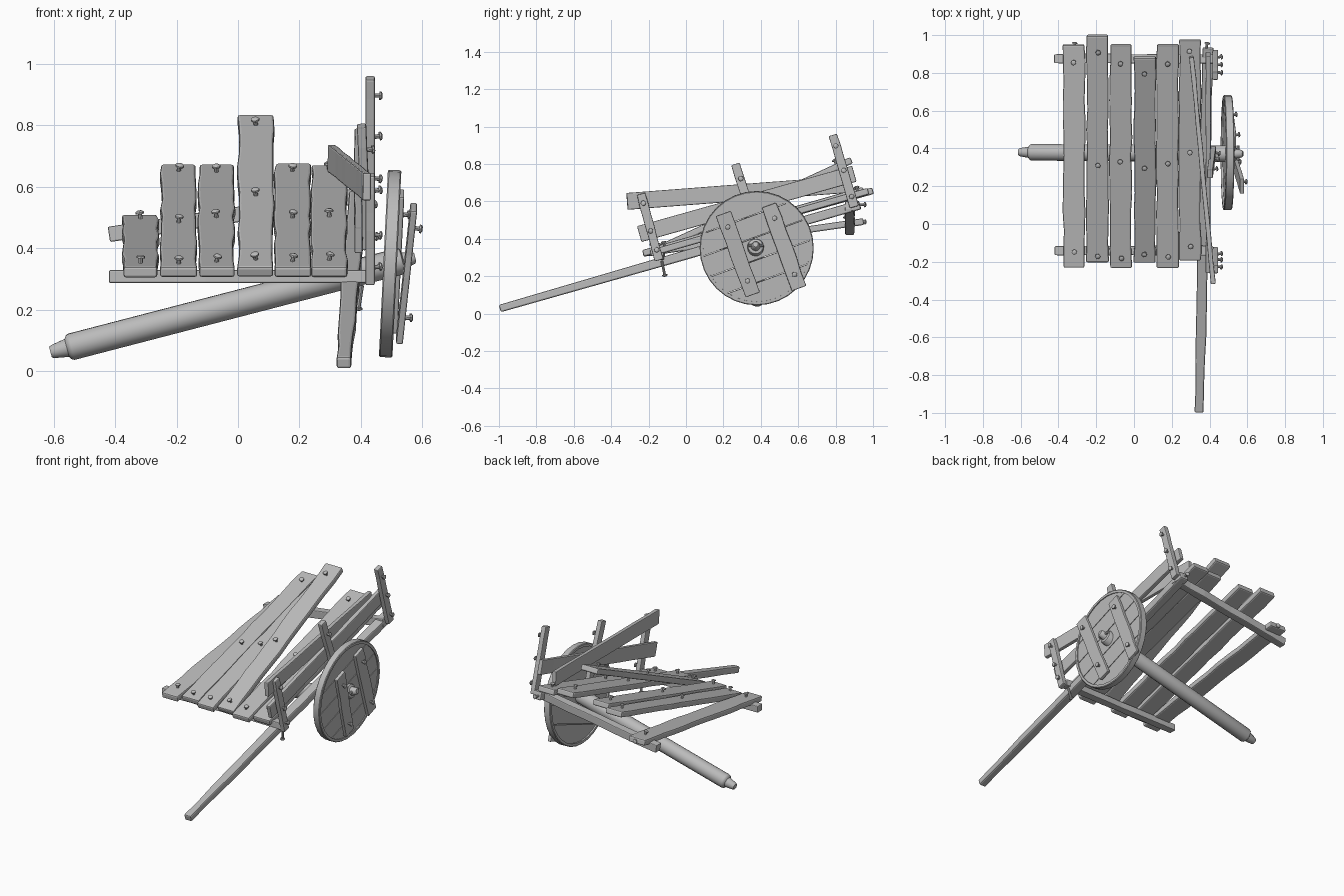
import bpy, bmesh, math, random
from mathutils import Vector as V

if "Cube" in bpy.data.objects:
    bpy.data.objects.remove(bpy.data.objects["Cube"])

random.seed(4)
mat = bpy.data.materials.new("weathered grey wood")
mat.diffuse_color = (0.5, 0.5, 0.5, 1)
mat.use_nodes = True
mat.node_tree.nodes["Principled BSDF"].inputs["Base Color"].default_value = mat.diffuse_color


def finish(bm, name, bevel=0.0, smooth=False):
    bmesh.ops.recalc_face_normals(bm, faces=bm.faces)
    me = bpy.data.meshes.new(name)
    bm.to_mesh(me)
    bm.free()
    me.materials.append(mat)
    ob = bpy.data.objects.new(name, me)
    bpy.context.collection.objects.link(ob)
    if bevel:
        m = ob.modifiers.new("worn edges", 'BEVEL')
        m.width, m.segments, m.limit_method = bevel, 2, 'ANGLE'
        m.angle_limit = math.radians(50)
    if smooth:
        bpy.ops.object.select_all(action='DESELECT')
        ob.select_set(True)
        bpy.context.view_layer.objects.active = ob
        bpy.ops.object.shade_smooth_by_angle(angle=math.radians(40))
    return ob


def beam(name, p0, p1, up, w, t, n=8, wob=0.003, bevel=0.005, taper=1.0):
    """Rough-sawn timber from p0 to p1: w across, t along 'up'."""
    p0, p1 = V(p0), V(p1)
    d = (p1 - p0).normalized()
    side = d.cross(V(up)).normalized()
    nrm = side.cross(d)
    bm = bmesh.new()
    rings = []
    for i in range(n + 1):
        f = i / n
        c = p0.lerp(p1, f)
        s = taper + (1 - taper) * min(1, f * 2)
        l, r = (w / 2 * s + random.uniform(-wob, wob) for _ in range(2))
        rings.append([bm.verts.new(c + side * a + nrm * b * s) for a, b in
                      ((-l, -t / 2), (r, -t / 2), (r, t / 2), (-l, t / 2))])
    for a, b in zip(rings, rings[1:]):
        for k in range(4):
            bm.faces.new((a[k], a[k - 1], b[k - 1], b[k]))
    bm.faces.new(rings[0])
    bm.faces.new(rings[-1][::-1])
    return finish(bm, name, bevel), nrm


def lathe(bm, origin, axis, prof, seg=16, closed=False):
    """Turn a (distance, radius) profile about an axis."""
    o, axis = V(origin), V(axis).normalized()
    u = axis.orthogonal().normalized()
    v = axis.cross(u)
    rings = [[bm.verts.new(o + axis * h + r * (u * math.cos(k * math.tau / seg)
              + v * math.sin(k * math.tau / seg))) for k in range(seg)] for h, r in prof]
    pairs = list(zip(rings, rings[1:])) + ([(rings[-1], rings[0])] if closed else [])
    for a, b in pairs:
        for k in range(seg):
            bm.faces.new((a[k - 1], a[k], b[k], b[k - 1]))
    if not closed:
        bm.faces.new(rings[0][::-1])
        bm.faces.new(rings[-1])


def nail(bm, p, d, out=0.022):
    d = V(d).normalized() + V([random.uniform(-.2, .2) for _ in range(3)])
    lathe(bm, p, d, [(-.02, .007), (out - .006, .007), (out - .006, .014),
                     (out, .014), (out + .004, .008)], 8)


Z, X = V((0, 0, 1)), V((1, 0, 0))
nails = bmesh.new()

# Bed planks: x centre, y front, y back, z at back, nail y positions
planks = [(-.317, -.23, .95, .492, (-.145, .86)),
          (-.193, -.20, 1.0, .657, (-.16, .32, .92)),
          (-.070, -.23, .95, .657, (-.17, .34, .86)),
          (.058, -.20, .885, .820, (-.145, .31, .81)),
          (.177, -.23, .95, .660, (-.165, .33, .86)),
          (.297, -.19, .975, .655, (-.11, .385, .92))]
for i, (x, y0, y1, z1, ny) in enumerate(planks):
    a, b = V((x, y0, .322)), V((x, y1, z1))
    _, n = beam(f"bed_plank_{i + 1}", a, b, Z, .115, .036, 12, .004, .008)
    for y in ny:
        nail(nails, a.lerp(b, (y - y0) / (y1 - y0)) + n * .018, n)

# Cross bars under the bed
beam("front_crossbar", (-.42, -.14, .308), (.42, -.14, .308), Z, .05, .042)
beam("back_crossbar", (-.42, .875, .445), (.42, .875, .575), Z, .05, .05)

# Long shaft that carries on as the side rail
beam("shaft_rail", (.345, -.995, .027), (.39, .93, .582), Z, .058, .05, 14, .003, .008, .8)

# Side boards, the upper one knocked loose
beam("side_board", (.392, -.25, .425), (.392, .90, .748), Z, .026, .088, 10, .002)
beam("loose_side_board", (.42, -.315, .60), (.305, .885, .692), Z, .024, .09, 10, .002)

# Side posts with their pegs
for name, a, b, pegs in (
        ("front_post", (.43, -.145, .285), (.43, -.24, .64), (.15, .45, .85)),
        ("middle_post", (.42, .39, .40), (.402, .265, .80), (.1, .35, .8)),
        ("back_post", (.43, .90, .57), (.43, .785, .955), (.15, .5, .85))):
    beam(name, a, b, X, .048, .03, 6, .002)
    for f in pegs:
        nail(nails, V(a).lerp(V(b), f) + X * .014, X)

# Loose nails below the shaft and at the back ends
nail(nails, (.40, -.125, .26), (0, .1, -1), .06)
nail(nails, (.38, .92, .58), (0, 1, .2), .04)
nail(nails, (-.317, .93, .49), (0, 1, .1), .03)

# Axle, dropped to the ground on its wheel-less side
bm = bmesh.new()
lathe(bm, (-.61, .38, .062), (1.17, -.008, .304),
      [(0, .018), (.008, .022), (.055, .03), (.062, .041), (.07, .044), (1.175, .044),
       (1.183, .04), (1.187, .026), (1.22, .02), (1.226, .014)], 18)
finish(bm, "axle", smooth=True)

# Wheel: rim ring and five boards, leaning slightly
R, lean, turn = .305, .048, .35
hub = V((.495, .378, .35))
axis = V((math.cos(lean), 0, -math.sin(lean)))
wz = V((math.sin(lean), 0, math.cos(lean)))
wy = V((0, 1, 0))
along = wy * math.cos(turn) + wz * math.sin(turn)
across = wz * math.cos(turn) - wy * math.sin(turn)
bm = bmesh.new()
lathe(bm, hub, axis, [(-.022, .286), (-.022, R - .004), (-.018, R), (.018, R),
                      (.022, R - .004), (.022, .286)], 32, True)
finish(bm, "wheel_rim", smooth=True)
r = .288
for k in range(5):
    lo = -r + k * 2 * r / 5 + .002
    hi = lo + 2 * r / 5 - .004
    pts = []
    for s in (1, -1):
        hs = [lo + (hi - lo) * i / 7 for i in range(8)][::s]
        pts += [along * s * math.sqrt(r * r - h * h) + across * h for h in hs]
    bm = bmesh.new()
    base = bm.faces.new([bm.verts.new(hub + p - axis * .012) for p in pts])
    ex = bmesh.ops.extrude_face_region(bm, geom=[base])
    bmesh.ops.translate(bm, vec=axis * .028,
                        verts=[g for g in ex["geom"] if isinstance(g, bmesh.types.BMVert)])
    finish(bm, f"wheel_board_{k + 1}")

# Wheel cleats: one fixed, one hanging loose
for name, a, b in (("fixed_cleat", (.508, .605, .135), (.53, .445, .58)),
                   ("loose_cleat", (.525, .355, .10), (.572, .20, .535))):
    beam(name, a, b, X, .082, .022, 6, .003)
    for f in (.17, .84):
        nail(nails, V(a).lerp(V(b), f) + X * .01, X)

# Linch pin through the axle end
bm = bmesh.new()
lathe(bm, (.55, .335, .364), (0, 1, 0), [(0, .008), (.08, .008)], 8)
finish(bm, "linch_pin", smooth=True)

finish(nails, "nails", smooth=True)
